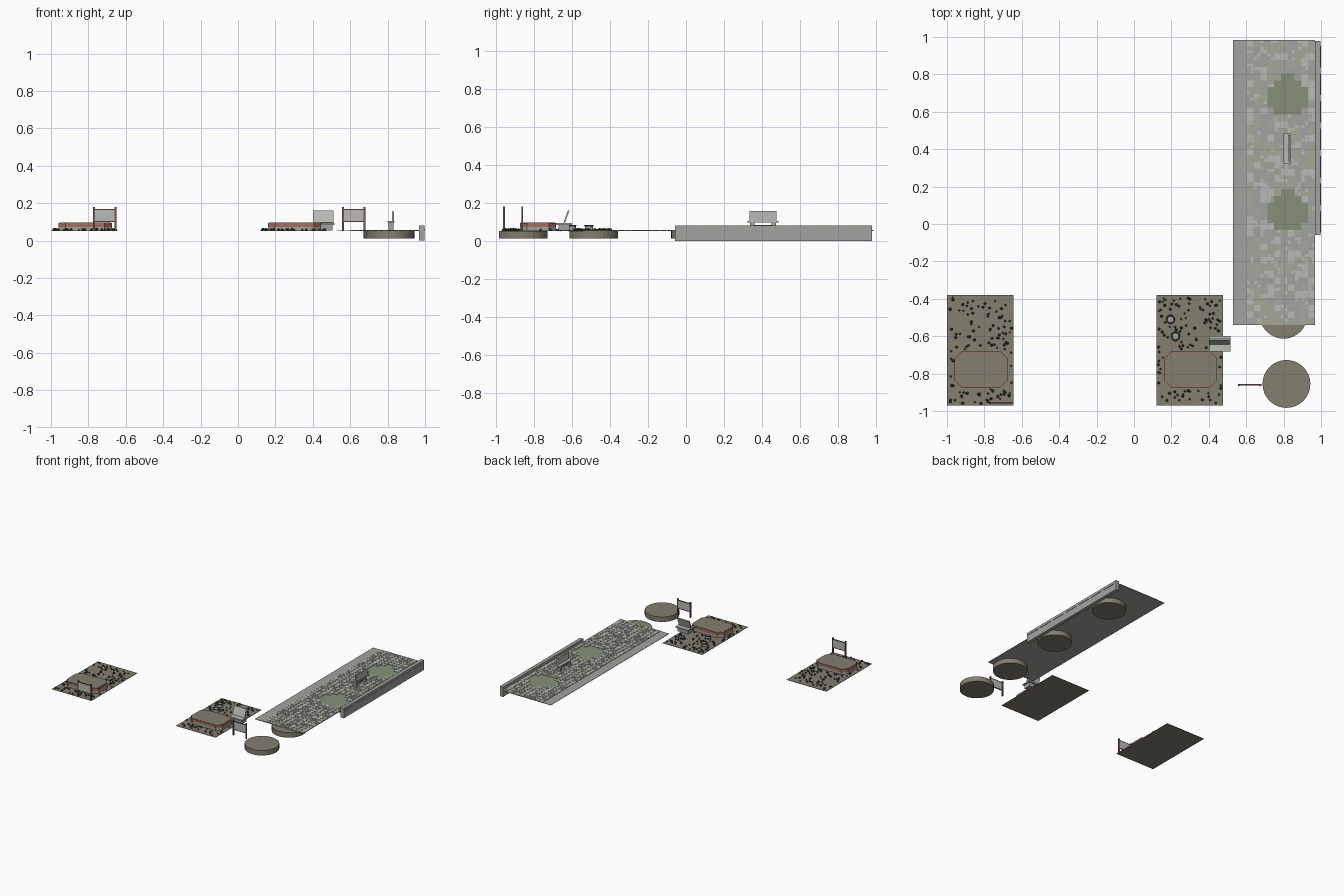
import bpy, bmesh, math, random
from mathutils import Matrix, Vector

if "Cube" in bpy.data.objects:
    bpy.data.objects.remove(bpy.data.objects["Cube"])

random.seed(4)

def mat(name, r, g, b):
    m = bpy.data.materials.new(name)
    m.diffuse_color = (r, g, b, 1)
    m.use_nodes = True
    m.node_tree.nodes["Principled BSDF"].inputs["Base Color"].default_value = m.diffuse_color
    return m

SOIL = mat("soil", 0.23, 0.21, 0.16)
BRICK = mat("brick", 0.36, 0.16, 0.12)
WOOD = mat("wood", 0.19, 0.10, 0.08)
LEAF = mat("leaf", 0.04, 0.07, 0.04)
GRASS = mat("grass", 0.24, 0.28, 0.19)
STONE = mat("stone", 0.36, 0.37, 0.35)
LIGHT = mat("light_stone", 0.48, 0.50, 0.46)
MOSS = mat("mossy_stone", 0.38, 0.40, 0.31)
DARK = mat("dark_metal", 0.08, 0.09, 0.09)
G = 0.054  # ground level

def finish(bm, name, mats):
    me = bpy.data.meshes.new(name)
    bm.to_mesh(me)
    bm.free()
    for m in mats:
        me.materials.append(m)
    ob = bpy.data.objects.new(name, me)
    bpy.context.collection.objects.link(ob)
    return ob

def add_box(bm, x0, x1, y0, y1, z0, z1, idx=0, rot=None):
    c = Vector(((x0 + x1) / 2, (y0 + y1) / 2, (z0 + z1) / 2))
    m = Matrix.Translation(c) @ (rot or Matrix()) @ Matrix.Diagonal((x1 - x0, y1 - y0, z1 - z0, 1))
    for v in bmesh.ops.create_cube(bm, size=1, matrix=m)["verts"]:
        for f in v.link_faces:
            f.material_index = idx

def boxes(name, m, *dims, rot=None):
    bm = bmesh.new()
    for d in dims:
        add_box(bm, *d, rot=rot)
    return finish(bm, name, [m])

def octagon(x0, x1, y0, y1, c):
    return [(x0 + c, y0), (x1 - c, y0), (x1, y0 + c), (x1, y1 - c),
            (x1 - c, y1), (x0 + c, y1), (x0, y1 - c), (x0, y0 + c)]

def prism(name, pts, z0, z1, m):
    bm = bmesh.new()
    f = bm.faces.new([bm.verts.new((x, y, z0)) for x, y in pts])
    ext = bmesh.ops.extrude_face_region(bm, geom=[f])["geom"]
    bmesh.ops.translate(bm, vec=(0, 0, z1 - z0), verts=[v for v in ext if isinstance(v, bmesh.types.BMVert)])
    bmesh.ops.recalc_face_normals(bm, faces=bm.faces)
    return finish(bm, name, [m])

def disc(name, x, y, r, z0, z1, m, n=32):
    bm = bmesh.new()
    bmesh.ops.create_cone(bm, cap_ends=True, segments=n, radius1=r, radius2=r, depth=z1 - z0,
                          matrix=Matrix.Translation((x, y, (z0 + z1) / 2)))
    return finish(bm, name, [m])

def sign(name, x0, x1, y):
    # two posts, rails and a board
    w = 0.005
    boxes(name + "_posts", WOOD, (x0, x0 + 2 * w, y - w, y + w, G, 0.18),
          (x1 - 2 * w, x1, y - w, y + w, G, 0.18),
          (x0, x1, y - 0.004, y + 0.004, 0.164, 0.169), (x0, x1, y - 0.004, y + 0.004, 0.099, 0.104))
    boxes(name + "_board", LIGHT, (x0 + w, x1 - w, y - 0.003, y + 0.003, 0.104, 0.164))

def garden(name, x0, plants):
    # ground sheet with a raised octagonal bed
    x1 = x0 + 0.357
    boxes(name + "_ground", SOIL, (x0, x1, -0.97, -0.38, G - 0.003, G))
    b = (x0 + 0.04, x0 + 0.325, -0.873, -0.682)
    prism(name + "_bed_wall", octagon(*b, 0.038), G, 0.072, STONE)
    prism(name + "_bed_brick", octagon(*b, 0.038), 0.072, 0.094, BRICK)
    i = 0.005
    prism(name + "_bed_soil", octagon(b[0] + i, b[1] - i, b[2] + i, b[3] - i, 0.036), 0.09, 0.096, SOIL)
    # low ground-cover plants around the bed
    bm = bmesh.new()
    n = 0
    while n < plants:
        x, y = random.uniform(x0 + 0.01, x1 - 0.01), random.uniform(-0.96, -0.39)
        if b[0] - 0.005 < x < b[1] + 0.005 and b[2] - 0.01 < y < b[3] + 0.01:
            continue
        r = random.uniform(0.005, 0.009)
        m = Matrix.Translation((x, y, G + r * 0.6)) @ Matrix.Rotation(random.uniform(0, 6), 4, 'Z') @ Matrix.Diagonal((r, r, r, 1))
        bmesh.ops.create_icosphere(bm, subdivisions=1, radius=1, matrix=m)
        n += 1
    finish(bm, name + "_plants", [LEAF])

garden("left_garden", -1.0, 105)
garden("middle_garden", 0.12, 110)
sign("left_sign", -0.775, -0.65, -0.957)
sign("right_sign", 0.557, 0.682, -0.86)

# round planters with dark rims
for k, (x, y) in enumerate([(0.195, -0.51), (0.222, -0.60)]):
    disc(f"pot_{k}", x, y, 0.021, G, 0.08, STONE, 12)
    bpy.ops.mesh.primitive_torus_add(location=(x, y, 0.08), major_radius=0.021, minor_radius=0.004,
                                     major_segments=12, minor_segments=6)
    bpy.context.object.name = f"pot_rim_{k}"
    bpy.context.object.data.materials.append(DARK)

# corner bench with leaning back
boxes("corner_bench_seat", LIGHT, (0.40, 0.515, -0.682, -0.60, 0.084, 0.094))
boxes("corner_bench_base", STONE, (0.41, 0.505, -0.67, -0.612, G, 0.084))
boxes("corner_bench_back", LIGHT, (0.40, 0.51, -0.632, -0.624, 0.094, 0.162),
      rot=Matrix.Rotation(math.radians(-20), 4, 'X'))

# round soil plugs
for k, (x, y) in enumerate([(0.815, -0.855), (0.80, -0.485), (0.815, 0.05), (0.815, 0.68)]):
    disc(f"soil_plug_{k}", x, y, 0.128, 0.012, G - 0.001, SOIL)

# plaza sheet with side strip
boxes("plaza_base", STONE, (0.53, 0.968, -0.54, 0.985, G - 0.003, G))

# paving tiles, left out around the two lawns
bm = bmesh.new()
lawn = bmesh.new()
nx, ny, s = 10, 42, 0.0365
for i in range(nx):
    for j in range(ny):
        x, y = 0.603 + i * s, -0.54 + j * s * 0.995
        cx, cy = x + s / 2, y + s / 2
        if any(math.hypot(cx - 0.822, cy - q) < 0.113 for q in (0.062, 0.682)):
            add_box(lawn, x, x + s, y, y + s, G, G + 0.001)
            continue
        g = 0.001
        if random.random() < 0.3:
            h = s / 2
            for a in (0, h):
                for c in (0, h):
                    add_box(bm, x + a + g, x + a + h - g, y + c + g, y + c + h - g, G, G + 0.003, random.randrange(3))
        else:
            add_box(bm, x + g, x + s - g, y + g, y + s - g, G, G + 0.003, random.randrange(3))
finish(bm, "paving_tiles", [STONE, LIGHT, MOSS])
finish(lawn, "lawns", [GRASS])

# retaining wall with mossy dashes
boxes("retaining_wall", STONE, (0.967, 0.996, -0.058, 0.978, 0.0, 0.08))
boxes("wall_moss", MOSS, *[(0.99, 1.0, -0.045 + k * 0.147, 0.07 + k * 0.147, 0.056, 0.061) for k in range(7)])

# plaza bench
boxes("plaza_bench_seat", LIGHT, (0.80, 0.836, 0.322, 0.486, 0.096, 0.105))
boxes("plaza_bench_legs", STONE, (0.804, 0.832, 0.335, 0.36, G, 0.096), (0.804, 0.832, 0.448, 0.473, G, 0.096),
      (0.812, 0.824, 0.335, 0.473, 0.075, 0.083))
boxes("plaza_bench_back", LIGHT, (0.824, 0.834, 0.333, 0.475, 0.105, 0.156))
